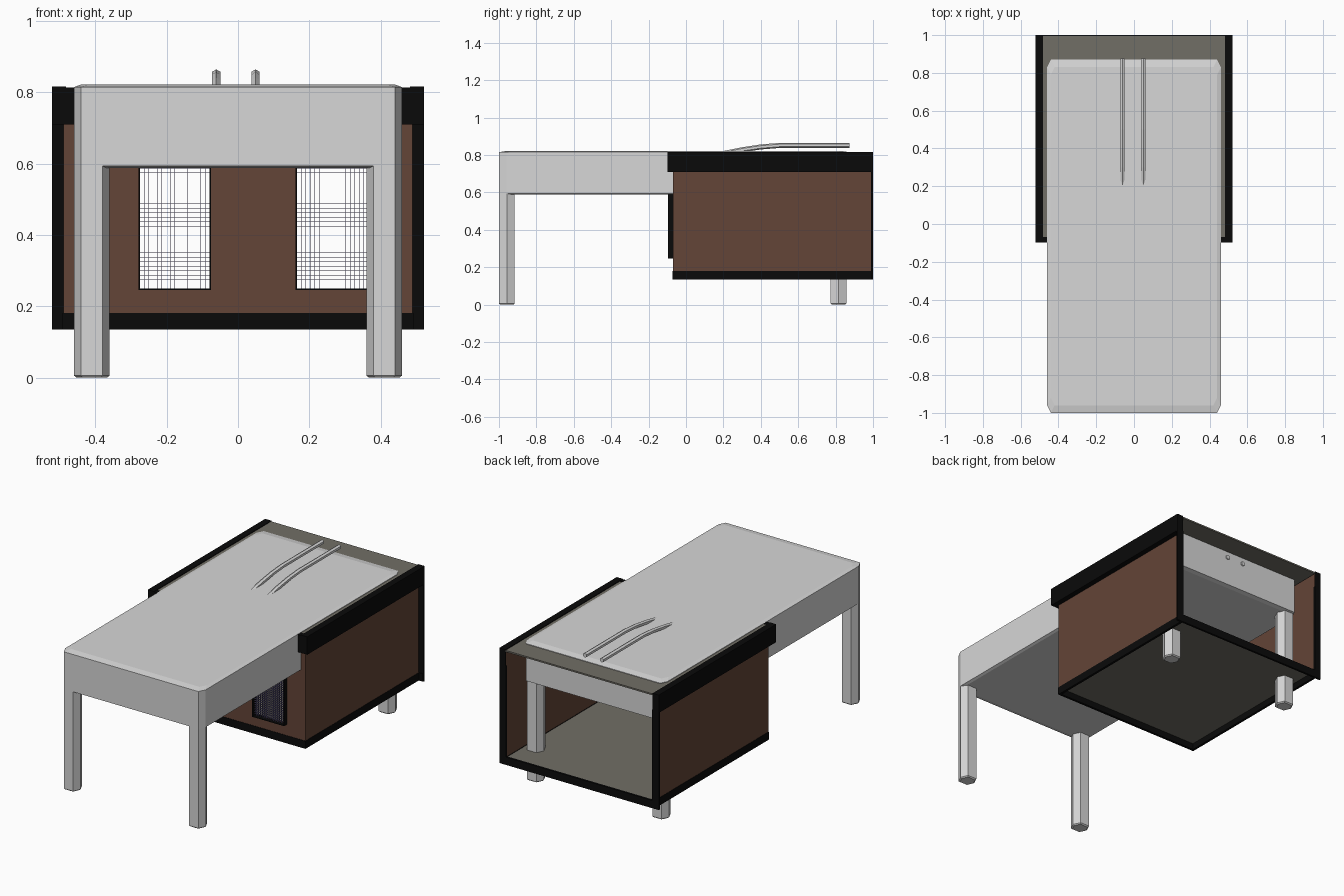
import bpy, bmesh, math
from mathutils import Vector

if "Cube" in bpy.data.objects:
    bpy.data.objects.remove(bpy.data.objects["Cube"])


def mat(name, rgb):
    m = bpy.data.materials.new(name)
    m.diffuse_color = (*rgb, 1)
    m.use_nodes = True
    m.node_tree.nodes["Principled BSDF"].inputs["Base Color"].default_value = m.diffuse_color
    return m


GREY = mat("light_grey", (0.68, 0.68, 0.68))
BROWN = mat("brown", (0.125, 0.058, 0.038))
BLACK = mat("black", (0.003, 0.003, 0.003))
OLIVE = mat("olive_grey", (0.165, 0.157, 0.132))
PURPLE = mat("dusky_purple", (0.13, 0.11, 0.25))


def finish(name, bm, material):
    bmesh.ops.recalc_face_normals(bm, faces=bm.faces)
    me = bpy.data.meshes.new(name)
    bm.to_mesh(me)
    bm.free()
    me.materials.append(material)
    ob = bpy.data.objects.new(name, me)
    bpy.context.collection.objects.link(ob)
    return ob


def add_box(bm, x0, x1, y0, y1, z0, z1):
    vs = bmesh.ops.create_cube(bm, size=1)["verts"]
    for v in vs:
        v.co = Vector((x0 if v.co.x < 0 else x1,
                       y0 if v.co.y < 0 else y1,
                       z0 if v.co.z < 0 else z1))


def boxes(name, material, *dims):
    bm = bmesh.new()
    for d in dims:
        add_box(bm, *d)
    return finish(name, bm, material)


def loft(name, rings, material):
    """Skin a list of equal-length closed rings and cap the ends."""
    bm = bmesh.new()
    rows = [[bm.verts.new(p) for p in r] for r in rings]
    n = len(rows[0])
    for a, b in zip(rows, rows[1:]):
        for i in range(n):
            bm.faces.new((a[i], a[(i + 1) % n], b[(i + 1) % n], b[i]))
    bm.faces.new(rows[0])
    bm.faces.new(rows[-1])
    return finish(name, bm, material)


# table slab: chamfered corners, softly bevelled top and bottom
def slab_ring(z, inset_x, inset_y):
    x, y0, y1 = 0.46 - inset_x, -1 + inset_y, 0.87 - inset_y
    cx, cy = 0.02, 0.04
    return [(-x + cx, y0, z), (x - cx, y0, z), (x, y0 + cy, z), (x, y1 - cy, z),
            (x - cx, y1, z), (-x + cx, y1, z), (-x, y1 - cy, z), (-x, y0 + cy, z)]


loft("table_top", [slab_ring(0.588, 0.015, 0.025), slab_ring(0.594, 0, 0),
                   slab_ring(0.815, 0, 0), slab_ring(0.822, 0.02, 0.04)], GREY)


# six-sided table legs
def leg_ring(cx, cy, z, s):
    pts = [(-0.03, -0.042), (0.03, -0.042), (0.05, 0), (0.03, 0.042), (-0.03, 0.042), (-0.05, 0)]
    return [(cx + px * s, cy + py * s, z) for px, py in pts]


for end, cy in (("front", -0.958), ("back", 0.815)):
    for side, sx in (("left", -1), ("right", 1)):
        cx = sx * 0.41
        loft(f"{end}_{side}_leg", [leg_ring(cx, cy, 0, 0.85), leg_ring(cx, cy, 0.006, 1),
                                   leg_ring(cx, cy, 0.6, 1)], GREY)

# two bent rods lying on the table, plus their stubs in the end face
path = [(0.20, 0.808), (0.30, 0.828), (0.40, 0.843), (0.50, 0.851), (0.60, 0.851), (0.875, 0.851)]


def rod(name, x, pts):
    rings = [[(x + 0.0135 * math.sin(k * math.pi / 3), y, z + 0.0135 * math.cos(k * math.pi / 3))
              for k in range(6)] for y, z in pts]
    loft(name, rings, GREY)


for side, x in (("left", -0.061), ("right", 0.049)):
    rod(f"{side}_rod", x, path)
    rod(f"{side}_rod_stub", x, [(0.85, 0.765), (0.878, 0.765)])

# brown side walls
for side, s in (("left", -1), ("right", 1)):
    boxes(f"{side}_wall", BROWN, (s * 0.48, s * 0.49, -0.07, 0.997, 0.18, 0.80))

# front wall with two window openings
WINDOWS = ((-0.275, -0.08), (0.165, 0.365))
WZ = (0.25, 0.65)
boxes("front_wall", BROWN,
      (-0.49, 0.49, -0.07, -0.06, 0.18, WZ[0]),
      (-0.49, 0.49, -0.07, -0.06, WZ[1], 0.80),
      *[(a, b, -0.07, -0.06, *WZ) for a, b in
        ((-0.49, WINDOWS[0][0]), (WINDOWS[0][1], WINDOWS[1][0]), (WINDOWS[1][1], 0.49))])

# window frames and fine mesh screens
for side, (x0, x1) in zip(("left", "right"), WINDOWS):
    z0, z1 = WZ
    t = 0.004
    ya, yb = -0.097, -0.058
    boxes(f"{side}_window_frame", BLACK,
          (x0 - t, x0, ya, yb, z0 - t, z1 + t), (x1, x1 + t, ya, yb, z0 - t, z1 + t),
          (x0, x1, ya, yb, z0 - t, z0), (x0, x1, ya, yb, z1, z1 + t))
    bm = bmesh.new()
    w = 0.0004
    nz, nx = 32, 16
    for i in range(1, nz):
        z = z0 + (z1 - z0) * i / nz
        add_box(bm, x0, x1, -0.084, -0.074, z - w, z + w)
    for i in range(1, nx):
        x = x0 + (x1 - x0) * i / nx
        add_box(bm, x - w, x + w, -0.084, -0.074, z0, z1)
    finish(f"{side}_window_screen", bm, PURPLE)

# olive floor and lid plates
boxes("floor_plate", OLIVE, (-0.482, 0.482, -0.062, 0.994, 0.172, 0.179))
boxes("lid_plate", OLIVE, (-0.485, 0.485, -0.075, 0.999, 0.803, 0.812))

# black trim: base rim, upper bands, rear posts
boxes("base_rim", BLACK,
      (-0.492, -0.478, -0.072, 1, 0.135, 0.181), (0.478, 0.492, -0.072, 1, 0.135, 0.181),
      (-0.492, 0.492, -0.072, -0.058, 0.135, 0.181), (-0.52, 0.52, 0.988, 1, 0.135, 0.181))
boxes("upper_band", BLACK,
      (-0.522, -0.482, -0.098, 1, 0.71, 0.816), (0.482, 0.522, -0.098, 1, 0.71, 0.816),
      (-0.482, 0.482, -0.098, -0.068, 0.71, 0.814))
boxes("rear_posts", BLACK,
      (-0.522, -0.479, 0.99, 1, 0.135, 0.72), (0.479, 0.522, 0.99, 1, 0.135, 0.72))
